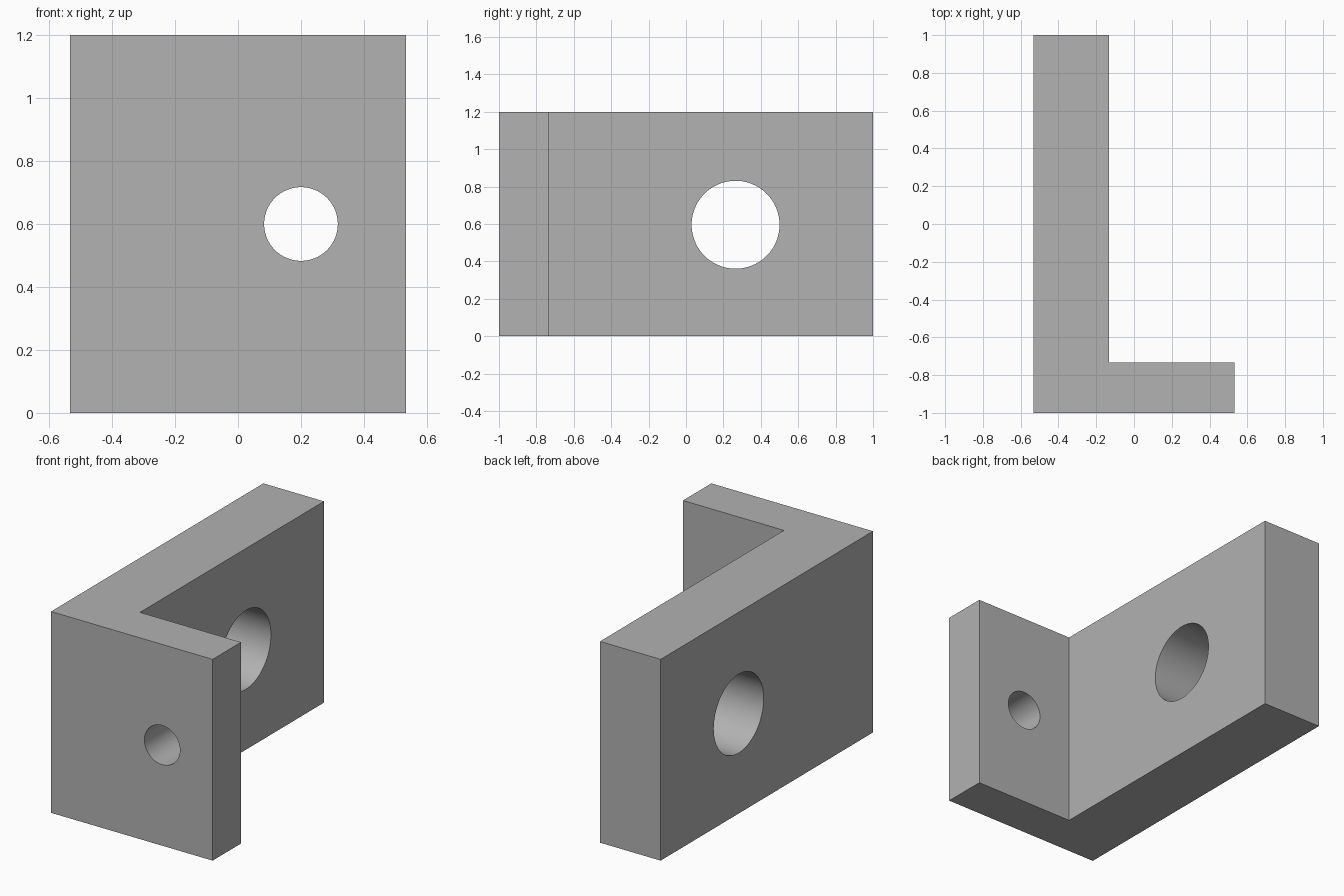
import bpy, bmesh, math
from mathutils import Vector

cube = bpy.data.objects.get("Cube")
if cube:
    bpy.data.objects.remove(cube, do_unlink=True)

HEIGHT = 1.2

# Plain grey material
grey = bpy.data.materials.new("plain_grey")
grey.use_nodes = True
colour = (0.445, 0.445, 0.445, 1)
grey.diffuse_color = colour
grey.node_tree.nodes["Principled BSDF"].inputs["Base Color"].default_value = colour

# L-shaped body: a profile extruded upwards
profile = [(-0.533, -1), (0.533, -1), (0.533, -0.733),
           (-0.133, -0.733), (-0.133, 1), (-0.533, 1)]
bm = bmesh.new()
base = bm.faces.new([bm.verts.new((x, y, 0)) for x, y in profile])
top = bmesh.ops.extrude_face_region(bm, geom=[base])["geom"]
bmesh.ops.translate(bm, vec=Vector((0, 0, HEIGHT)),
                    verts=[v for v in top if isinstance(v, bmesh.types.BMVert)])
bmesh.ops.recalc_face_normals(bm, faces=bm.faces)
mesh = bpy.data.meshes.new("angle_bracket")
bm.to_mesh(mesh)
bm.free()
mesh.materials.append(grey)
bracket = bpy.data.objects.new("angle_bracket", mesh)
bpy.context.collection.objects.link(bracket)


def drill(name, centre, radius, rotation):
    """Cut a round through hole in the bracket."""
    bpy.ops.mesh.primitive_cylinder_add(vertices=96, radius=radius, depth=0.8,
                                        location=centre, rotation=rotation)
    cutter = bpy.context.object
    cutter.name = name
    cutter.hide_render = True
    cutter.data.materials.append(grey)
    mod = bracket.modifiers.new(name, "BOOLEAN")
    mod.operation = "DIFFERENCE"
    mod.solver = "EXACT"
    mod.object = cutter
    bpy.ops.object.select_all(action="DESELECT")
    bracket.select_set(True)
    bpy.context.view_layer.objects.active = bracket
    bpy.ops.object.modifier_apply(modifier=name)
    bpy.data.objects.remove(cutter, do_unlink=True)


# Small hole in the front flange, large hole in the long side plate
drill("flange_hole", (0.2, -0.867, 0.6), 0.117, (math.pi / 2, 0, 0))
drill("side_hole", (-0.333, 0.265, 0.596), 0.235, (0, math.pi / 2, 0))

bpy.ops.object.shade_smooth_by_angle(angle=math.radians(30))
